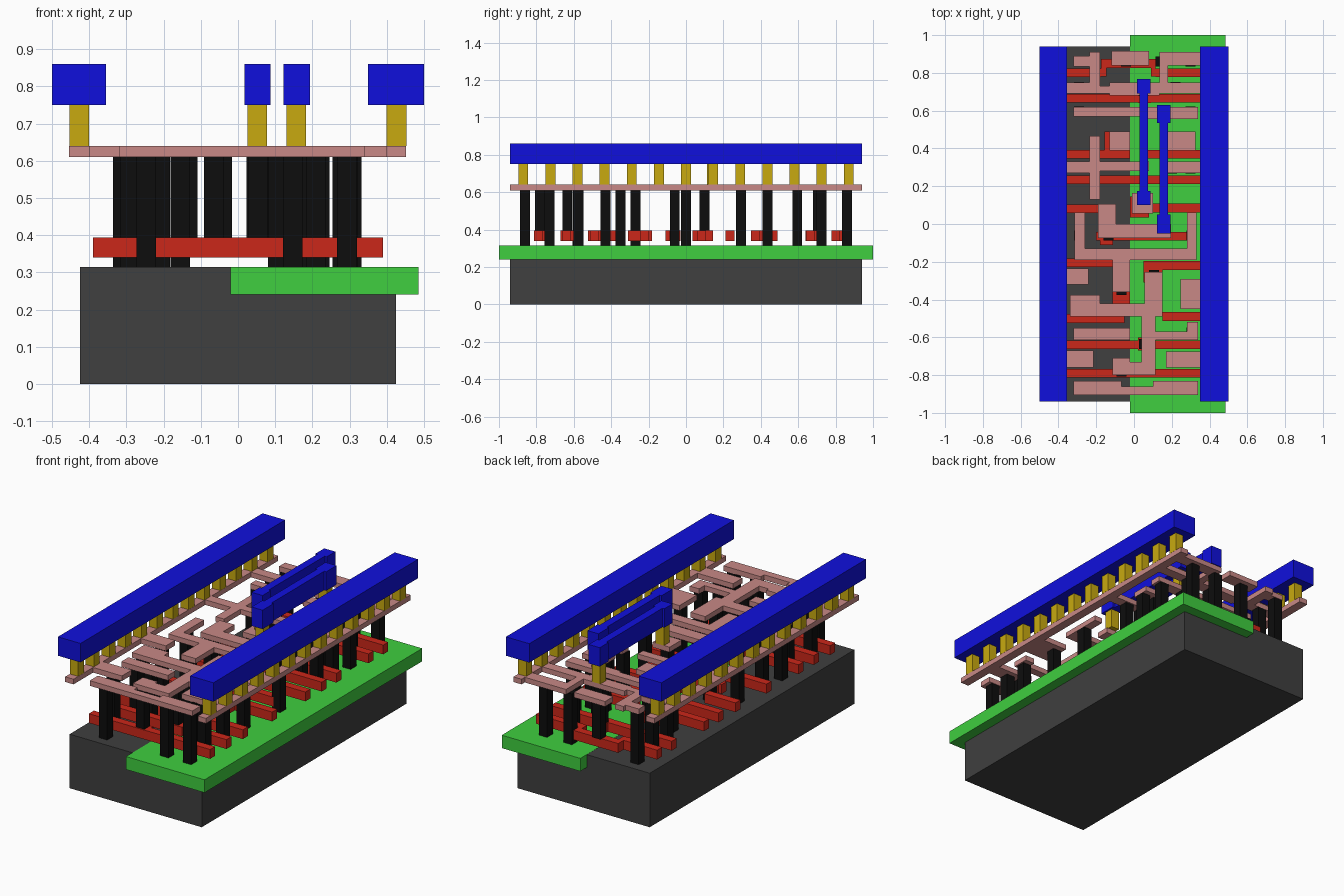
import bpy, bmesh
from mathutils import Matrix, Vector


def material(name, rgb):
    m = bpy.data.materials.new(name)
    m.diffuse_color = (*rgb, 1)
    return m


def layer(name, rects, z0, z1, mat):
    """One object of boxes; rects are x0, y0, x1, y1 in hundredths."""
    bm = bmesh.new()
    for x0, y0, x1, y1 in rects:
        size = Vector((x1 - x0, y1 - y0, (z1 - z0) * 100)) / 100
        mid = Vector(((x0 + x1) / 200, (y0 + y1) / 200, (z0 + z1) / 2))
        bmesh.ops.create_cube(bm, size=1, matrix=Matrix.Translation(mid) @ Matrix.Diagonal((*size, 1)))
    me = bpy.data.meshes.new(name)
    bm.to_mesh(me)
    bm.free()
    ob = bpy.data.objects.new(name, me)
    bpy.context.collection.objects.link(ob)
    me.materials.append(mat)


def posts(points, w=5.3):
    return [(x - w / 2, y - w / 2, x + w / 2, y + w / 2) for x, y in points]


def bars(items, w=4.6):
    return [(x0, y - w / 2, x1, y + w / 2) for x0, x1, y in items]


dark = material("dark_grey", (0.05, 0.05, 0.05))
green = material("green", (0.05, 0.62, 0.05))
red = material("red", (0.6, 0.02, 0.01))
black = material("black", (0.004, 0.004, 0.004))
pink = material("pink", (0.58, 0.25, 0.24))
gold = material("gold", (0.58, 0.4, 0.005))
blue = material("blue", (0.005, 0.005, 0.72))

# Base block and well
layer("substrate", [(-42.5, -94, 42.5, 94)], 0, 0.314, dark)
layer("well", [(-2, -100, 48.5, 100)], 0.24, 0.315, green)

# Gate strips, then their widened pads and jogs
gates = bars([(-39, 39, -79), (-39, 39, -64), (-39, -5, -50), (15, 39, -49),
              (-39, -11, -20.5), (5, 39, -22), (-20, 29, -6.5), (-39, -19, 8),
              (-2, 39, 8.5), (-39, 39, 23.5), (-39, -2, 37), (5, 39, 37),
              (-39, 39, 66.5), (-39, -17.5, 80), (11.5, 39, 80), (-17.5, 11.5, 85)])
pads = [(-11.5, -81, -2, -75), (2, -67, 11, -60), (-11.5, -48, -2, -36),
        (5, -31, 15, -24), (-18, -11, -11, -3), (-2, 3.5, 8, 14.5),
        (-15.5, 39, -2, 49), (2, 64, 9, 70), (-17.5, 78, -14.5, 83), (9, 78, 11.5, 83)]
layer("gate_strips", gates + pads, 0.34, 0.394, red)

# Contacts from the base and from the gates up to the local wiring
base_points = [(-24.7, -86, ), (14.7, -86), (29.3, -86), (-29, -73), (21, -73), (29.5, -73),
               (-24.7, -58), (-15.5, -58), (30.5, -57.5), (-31, -43), (10.7, -43), (28, -35),
               (-30, -27), (-29, -6), (30.5, -6), (-15.5, 0), (20, 29.5), (30, 29.5),
               (-21, 43.5), (22, 43.5), (30, 43.5), (-29, 59.5), (15, 59.5), (30, 59.5),
               (-29, 72.5), (22, 72.5), (-29, 86), (30, 86), (14, 86)]
gate_points = [(-6.5, -78), (5.3, -63.5), (-6.5, -35), (10.5, -27), (-13.5, -6),
               (5, 10), (-6.5, 43.5), (5, 70.5), (-4.3, 86)]
layer("base_contacts", posts(base_points), 0.314, 0.61, black)
layer("gate_contacts", posts(gate_points), 0.394, 0.61, black)

# Local wiring: supply rails with stubs
supply = [(-45.4, -94, -40, 94), (40, -94, 45.2, 94),
          (-40, -76, -21.5, -67), (17, -76, 40, -67.5), (24.5, -45, 40, -29),
          (-40, -32, -24, -23.5), (-40, 27, -23.5, 33), (18, 27, 40, 33),
          (-40, 69, -23.5, 75), (18, 69, 40, 75), (18, 84, 40, 91)]
# Local wiring: signal traces
signal = [(-32, -90.5, -6.5, -83), (-6.5, -90.5, 10, -86), (10, -90.5, 34, -83),
          (-11.5, -80, -2, -71), (-2, -80, 4, -73), (4, -80, 11.5, -49),
          (-32, -61.5, -2, -55), (11.5, -61.5, 34, -57), (28, -57, 34, -52),
          (-34, -49, 15, -42), (-34, -42, -18, -37.5), (5.5, -42, 15, -25.5),
          (-11.5, -36, -2, -19), (-26, -19, 33, -13), (-31.5, -19, -26, 6),
          (28, -13, 33, 6), (-19, -7.5, -9.5, 10.5), (-9.5, -7.5, 19.5, 0),
          (-1, 5.5, 10, 16.5), (-23.5, 13, -18, 46.5), (-18, 28, 8, 33),
          (-13, 39, -2, 49), (18, 39, 32.5, 49), (-32, 57, 3, 62), (3, 55.5, 34, 62)]
upper = [(-32, 83.5, -23.5, 89), (-23.5, 69, -18, 91), (-18, 69, -13, 73),
         (-13, 68, 13.5, 75), (13.5, 69, 18, 91), (-12, 84, 8, 91.5)]
layer("local_wiring", supply + signal + upper, 0.61, 0.64, pink)

# Vias: a row under each rail, plus the two inner straps
rows = [(x, i * 14.5) for x in (-42.7, 42.6) for i in range(-6, 7)]
inner = [(5.2, 72.5), (5.2, 14), (15.7, 58), (15.7, 0)]
layer("vias", posts(rows + inner), 0.64, 0.75, gold)

# Top metal: power rails and dumbbell-shaped straps
layer("power_rails", [(-50, -94, -35.5, 94), (35, -94, 50, 94)], 0.75, 0.86, blue)
layer("inner_straps", [(1.7, 69, 8.8, 76.8), (2.9, 17.5, 7.5, 69), (1.7, 10, 8.8, 17.5),
                       (12.2, 53.5, 19.3, 63), (13.4, 5, 18, 53.5), (12.2, -5, 19.3, 5)],
      0.75, 0.86, blue)
